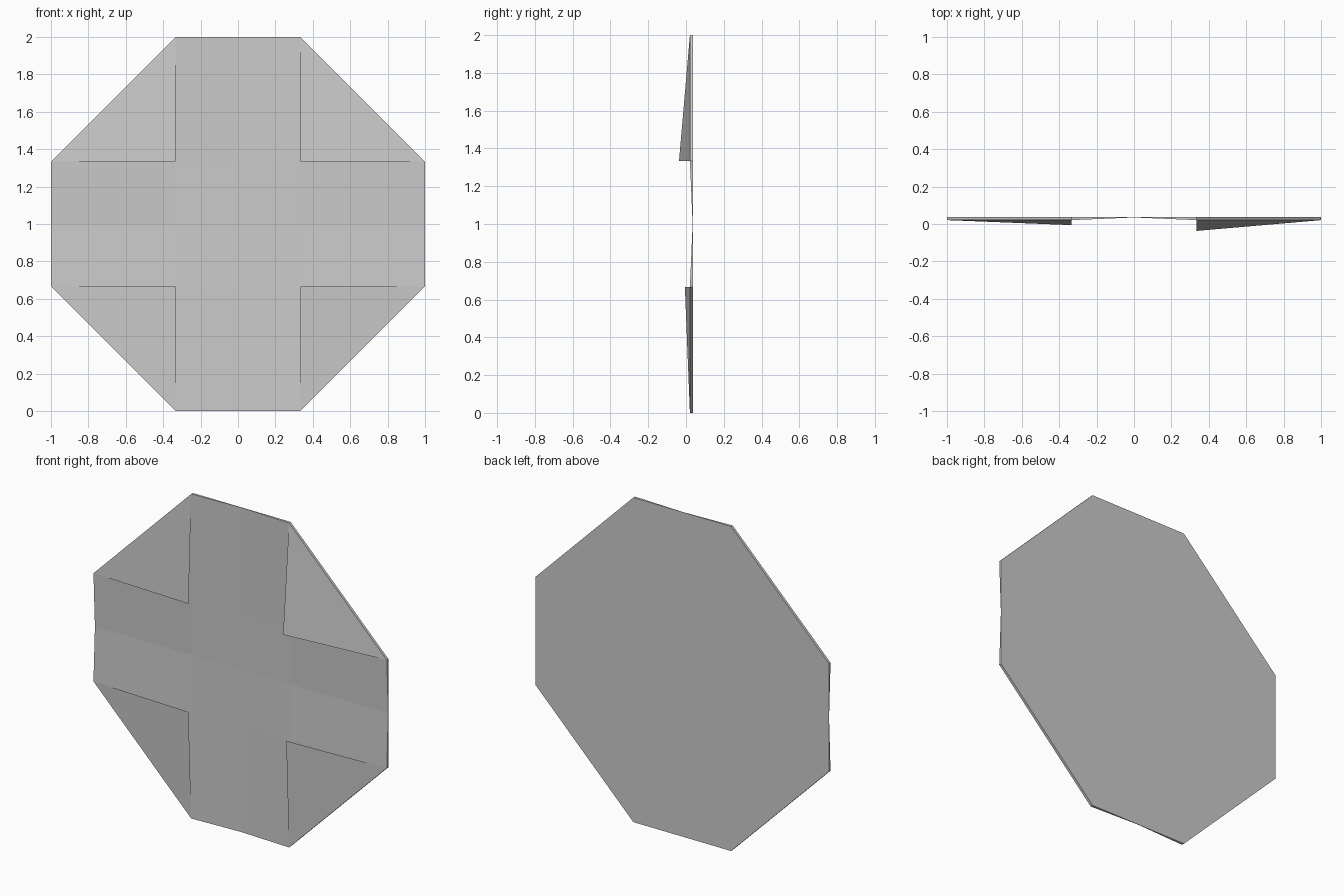
import bpy, bmesh

if "Cube" in bpy.data.objects:
    bpy.data.objects.remove(bpy.data.objects["Cube"])

T = 1 / 3          # half width of each straight side
BACK = 0.037       # y of the flat back
STEPS = [-1, -T, 0, T, 1]


def finish(bm, name):
    mesh = bpy.data.meshes.new(name)
    bm.to_mesh(mesh)
    bm.free()
    obj = bpy.data.objects.new(name, mesh)
    bpy.context.collection.objects.link(obj)
    return obj


def front_y(x, z):
    # pinched along both centre lines, swelling towards the octagon corners
    return BACK - 0.002 - 0.043 * abs(x * z)


# Folded octagonal sheet: flat back, gently pinched front, thin closed rim
bm = bmesh.new()
layers = []
for depth in (front_y, lambda x, z: BACK):
    v = {(i, j): bm.verts.new((x, depth(x, z), z + 1))
         for i, x in enumerate(STEPS) for j, z in enumerate(STEPS)
         if abs(x) + abs(z) < 1.5}
    for i in range(4):
        for j in range(4):
            ring = [(i, j), (i + 1, j), (i + 1, j + 1), (i, j + 1)]
            bm.faces.new([v[k] for k in ring if k in v])
    layers.append(v)
front, back = layers
rim = [(1, 0), (2, 0), (3, 0), (4, 1), (4, 2), (4, 3),
       (3, 4), (2, 4), (1, 4), (0, 3), (0, 2), (0, 1)]
for a, b in zip(rim, rim[1:] + rim[:1]):
    bm.faces.new((front[a], front[b], back[b], back[a]))
bmesh.ops.recalc_face_normals(bm, faces=bm.faces)
finish(bm, "folded_sheet")


# Corner flaps folded to the front, the upper right one lifted furthest
def corner_flap(name, sx, sz, tip_y):
    bm = bmesh.new()
    edge_y = front_y(T, 1)
    pts = [(sx * T, tip_y, 1 + sz * T),
           (sx, edge_y, 1 + sz * T),
           (sx * T, edge_y, 1 + sz)]
    if sx * sz < 0:
        pts.reverse()
    bm.faces.new([bm.verts.new(p) for p in pts])
    finish(bm, name)


for name, sx, sz, tip_y in (("flap_upper_right", 1, 1, -0.037),
                            ("flap_upper_left", -1, 1, -0.006),
                            ("flap_lower_right", 1, -1, -0.006),
                            ("flap_lower_left", -1, -1, -0.006)):
    corner_flap(name, sx, sz, tip_y)
